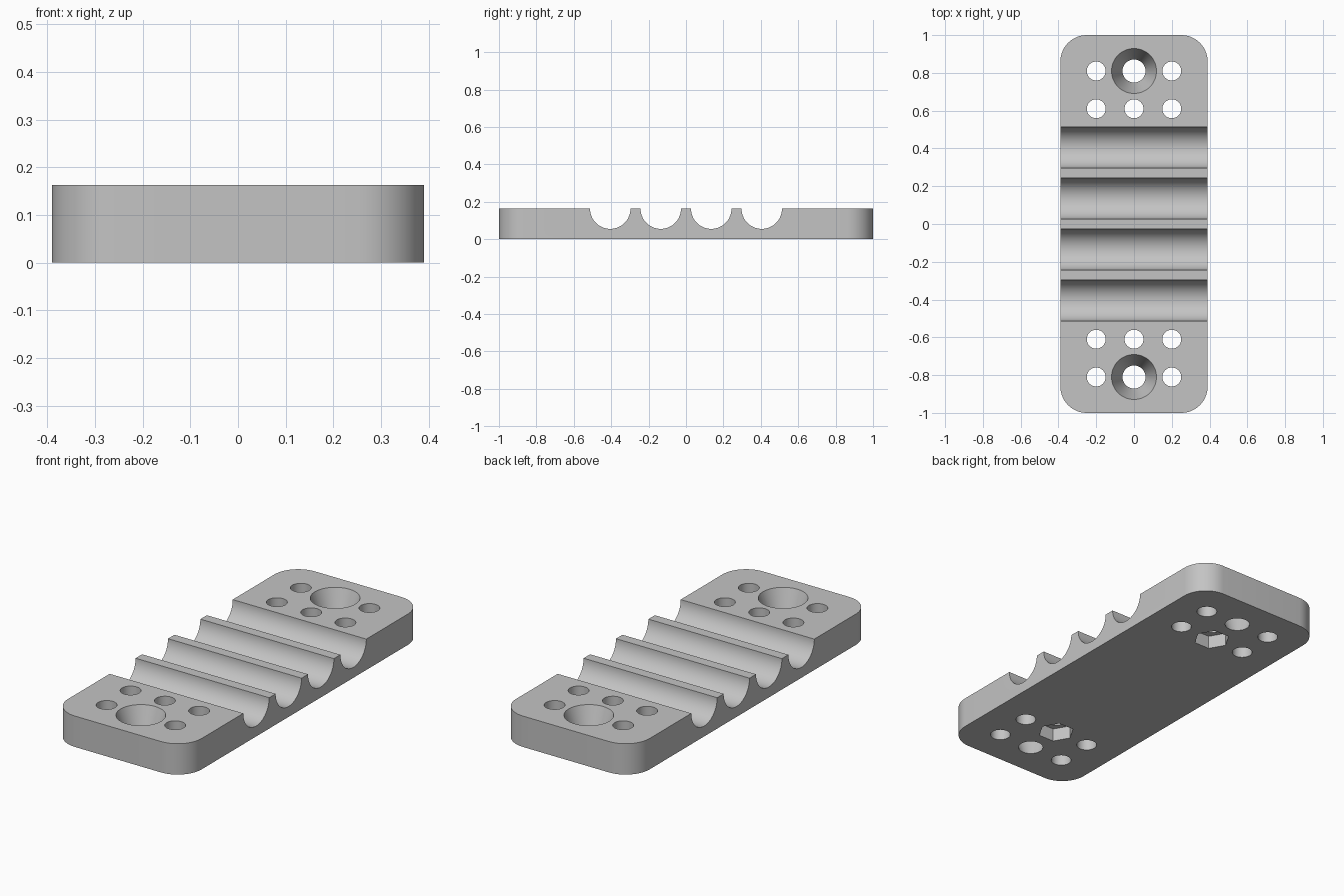
import bpy
import bmesh
from math import pi, radians
from mathutils import Matrix

if "Cube" in bpy.data.objects:
    bpy.data.objects.remove(bpy.data.objects["Cube"], do_unlink=True)

WIDTH, LENGTH, HEIGHT = 0.78, 2.0, 0.163
CORNER = 0.14
GROOVE_R = 0.108
OVER = 0.01  # overshoot of the cutters

grey = bpy.data.materials.new("light_grey")
grey.use_nodes = True
grey.diffuse_color = (0.55, 0.55, 0.55, 1)
grey.node_tree.nodes["Principled BSDF"].inputs["Base Color"].default_value = (0.55, 0.55, 0.55, 1)


def make_object(name, bm):
    mesh = bpy.data.meshes.new(name)
    bm.to_mesh(mesh)
    bm.free()
    mesh.materials.append(grey)
    obj = bpy.data.objects.new(name, mesh)
    bpy.context.collection.objects.link(obj)
    return obj


def add_cone(bm, r_low, r_high, depth, matrix, sides):
    bmesh.ops.create_cone(bm, cap_ends=True, segments=sides, radius1=r_low,
                          radius2=r_high, depth=depth, matrix=matrix)


def add_hole(bm, x, y, z_low, z_high, r_low, r_high, sides=48):
    centre = Matrix.Translation((x, y, (z_low + z_high) / 2))
    add_cone(bm, r_low, r_high, z_high - z_low, centre, sides)


# Plate with rounded vertical corners
bm = bmesh.new()
bmesh.ops.create_cube(bm, size=1, matrix=Matrix.Translation((0, 0, HEIGHT / 2))
                      @ Matrix.Diagonal((WIDTH, LENGTH, HEIGHT, 1)))
upright = [e for e in bm.edges if abs(e.verts[0].co.z - e.verts[1].co.z) > 0.1]
bmesh.ops.bevel(bm, geom=upright, offset=CORNER, segments=14, profile=0.5, affect='EDGES')
plate = make_object("grooved_plate", bm)

# Round grooves running across the plate
bm = bmesh.new()
for y in (-0.405, -0.135, 0.135, 0.405):
    place = Matrix.Translation((0, y, HEIGHT)) @ Matrix.Rotation(pi / 2, 4, 'Y')
    add_cone(bm, GROOVE_R, GROOVE_R, 1.0, place, 72)
cutters = [make_object("groove_cutter", bm)]

# Straight screw holes and tapered holes at both ends
bm = bmesh.new()
taper = (0.119 - 0.061) / HEIGHT * OVER
for end in (-1, 1):
    for x, y in ((-0.2, 0.81), (0.2, 0.81), (-0.2, 0.61), (0, 0.61), (0.2, 0.61)):
        add_hole(bm, x, end * y, -OVER, HEIGHT + OVER, 0.05, 0.05)
    add_hole(bm, 0, end * 0.81, -OVER, HEIGHT + OVER, 0.061 - taper, 0.119 + taper, 64)
cutters.append(make_object("hole_cutter", bm))

# Six-sided nut pockets in the underside, with a corner pointing along x
bm = bmesh.new()
for end in (-1, 1):
    place = Matrix.Translation((0, end * 0.61, 0.03)) @ Matrix.Rotation(pi / 2, 4, 'Z')
    add_cone(bm, 0.09, 0.09, 0.08, place, 6)
cutters.append(make_object("nut_pocket_cutter", bm))

# Cut everything out of the plate
bpy.ops.object.select_all(action='DESELECT')
bpy.context.view_layer.objects.active = plate
plate.select_set(True)
for cutter in cutters:
    cutter.hide_render = True
    cut = plate.modifiers.new(cutter.name, 'BOOLEAN')
    cut.operation = 'DIFFERENCE'
    cut.solver = 'EXACT'
    cut.object = cutter
    bpy.ops.object.modifier_apply(modifier=cut.name)
for cutter in cutters:
    bpy.data.objects.remove(cutter, do_unlink=True)

bpy.ops.object.shade_smooth_by_angle(angle=radians(30))
